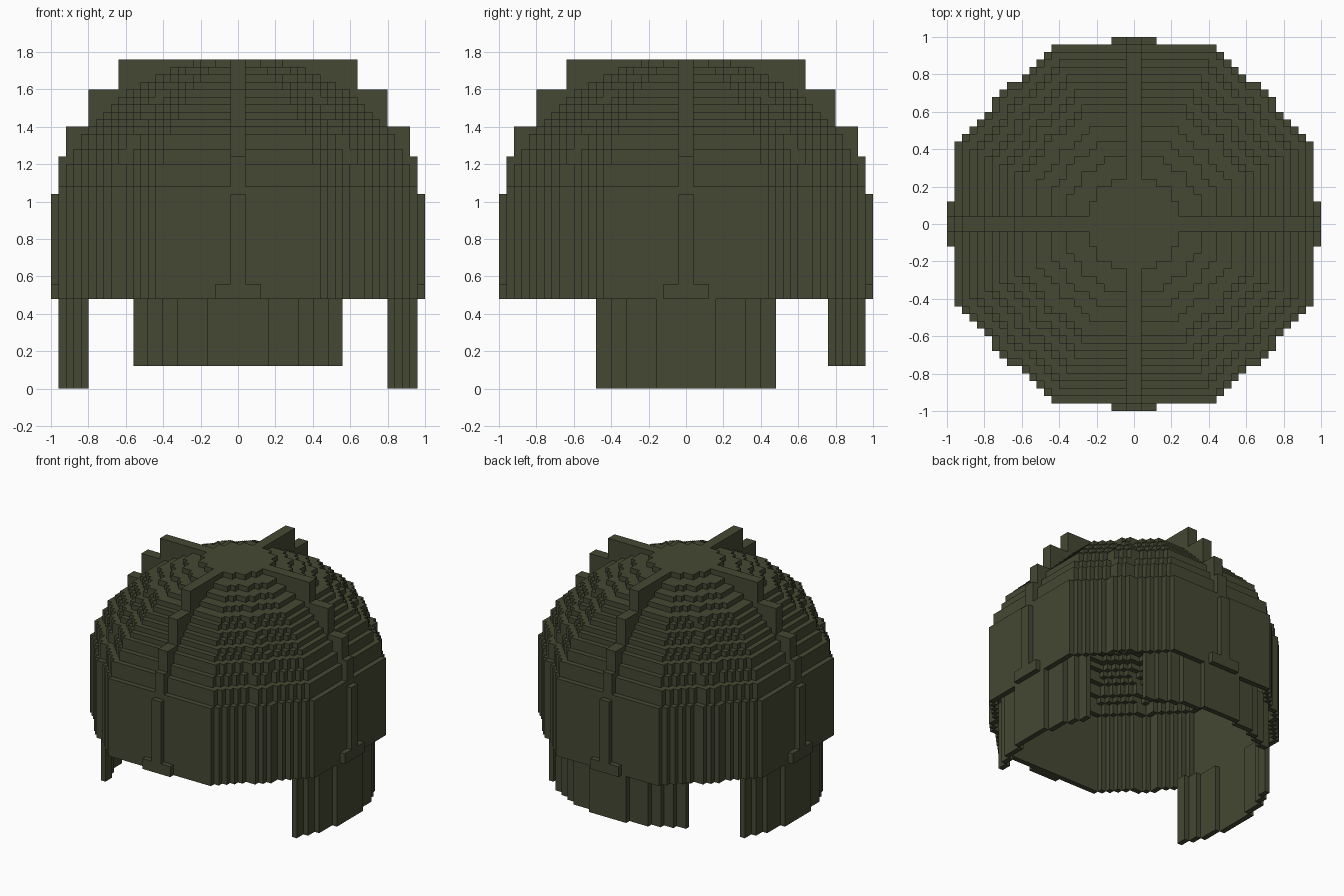
import bpy, bmesh, math

if "Cube" in bpy.data.objects:
    bpy.data.objects.remove(bpy.data.objects["Cube"])

U = 0.04          # block size
BASE, TOP = 12, 44  # dome rim and crown heights in blocks

olive = bpy.data.materials.new("dark_olive")
olive.diffuse_color = (0.060, 0.065, 0.033, 1)
olive.use_nodes = True
olive.node_tree.nodes["Principled BSDF"].inputs["Base Color"].default_value = olive.diffuse_color

AXES = [(1, 0, 0), (-1, 0, 0), (0, 1, 0), (0, -1, 0), (0, 0, 1), (0, 0, -1)]


def build_blocks(name, cells):
    """Make a mesh from the exposed faces of a set of unit blocks."""
    bm = bmesh.new()
    verts = {}

    def vert(p):
        if p not in verts:
            verts[p] = bm.verts.new([c * U for c in p])
        return verts[p]

    for cell in cells:
        for d in AXES:
            if tuple(a + b for a, b in zip(cell, d)) in cells:
                continue
            k = next(i for i in range(3) if d[i])
            u, v = (k + 1) % 3, (k + 2) % 3
            corners = []
            for a, b in ((0, 0), (1, 0), (1, 1), (0, 1)):
                p = list(cell)
                p[k] += 1 if d[k] > 0 else 0
                p[u] += a
                p[v] += b
                corners.append(vert(tuple(p)))
            if d[k] < 0:
                corners.reverse()
            bm.faces.new(corners)
    # merge flat runs of blocks into single faces
    bmesh.ops.dissolve_limit(bm, angle_limit=math.radians(1),
                             verts=bm.verts[:], edges=bm.edges[:])
    mesh = bpy.data.meshes.new(name)
    bm.to_mesh(mesh)
    bm.free()
    mesh.materials.append(olive)
    obj = bpy.data.objects.new(name, mesh)
    bpy.context.collection.objects.link(obj)
    return obj


# Dome half width per layer: (layer bottom, half width)
DOME = [(43, 6), (42, 9), (41, 11), (40, 13), (39, 15), (38, 16), (37, 18 - 1),
        (36, 18), (35, 19), (34, 20), (32, 21), (30, 22), (27, 23), (12, 24)]
# Ridge reach per layer
RIDGE = [(40, 16), (35, 20), (31, 23), (26, 24), (12, 25)]


def step(table, z):
    return next(h for low, h in table if z >= low)


def in_dome(c):
    """Octagonal layer test, with a slight bulge on the diagonals."""
    x, y, z = abs(c[0] + 0.5), abs(c[1] + 0.5), c[2]
    if z >= TOP:
        return False
    h = step(DOME, max(z, BASE))
    limit = round(1.46 * h) - 1 + (1 if abs(x - y) <= 0.1 * h else 0)
    return max(x, y) < h and x + y <= limit


GRID = range(-25, 25)

# Dome: hollow shell, open underneath
dome = {(x, y, z) for x in GRID for y in GRID for z in range(BASE, TOP)
        if in_dome((x, y, z))
        and any(not in_dome((x + a, y + b, z + c)) for a, b, c in AXES)}
build_blocks("dome", dome)

# Crossed ridges with stepped outlines, plus a wider foot at each end
ridges = set()
for z in range(BASE, TOP):
    reach = step(RIDGE, z)
    for r in range(reach):
        halfs = 3 if z < 14 and r == 24 else 1
        if z in range(14) or z >= 14:
            for w in range(-halfs, halfs):
                for cell in ((w, r, z), (w, -r - 1, z), (r, w, z), (-r - 1, w, z)):
                    if not in_dome(cell):
                        ridges.add(cell)
build_blocks("crossed_ridges", ridges)


def curved_guard(half_width, bottom):
    """Curved one-block wall as (across, out, z) cells."""
    cells = []
    for w in range(-half_width, half_width):
        out = int(math.sqrt(23.8 ** 2 - (w + 0.5) ** 2) + 0.5) - 1
        cells += [(w, out, z) for z in range(bottom, BASE + 1)]
    return cells


# Cheek guards on both sides
side = curved_guard(12, 0)
build_blocks("right_cheek_guard", {(o, w, z) for w, o, z in side})
build_blocks("left_cheek_guard", {(-o - 1, w, z) for w, o, z in side})

# Neck guard at the back
build_blocks("neck_guard", set(curved_guard(14, 3)))
